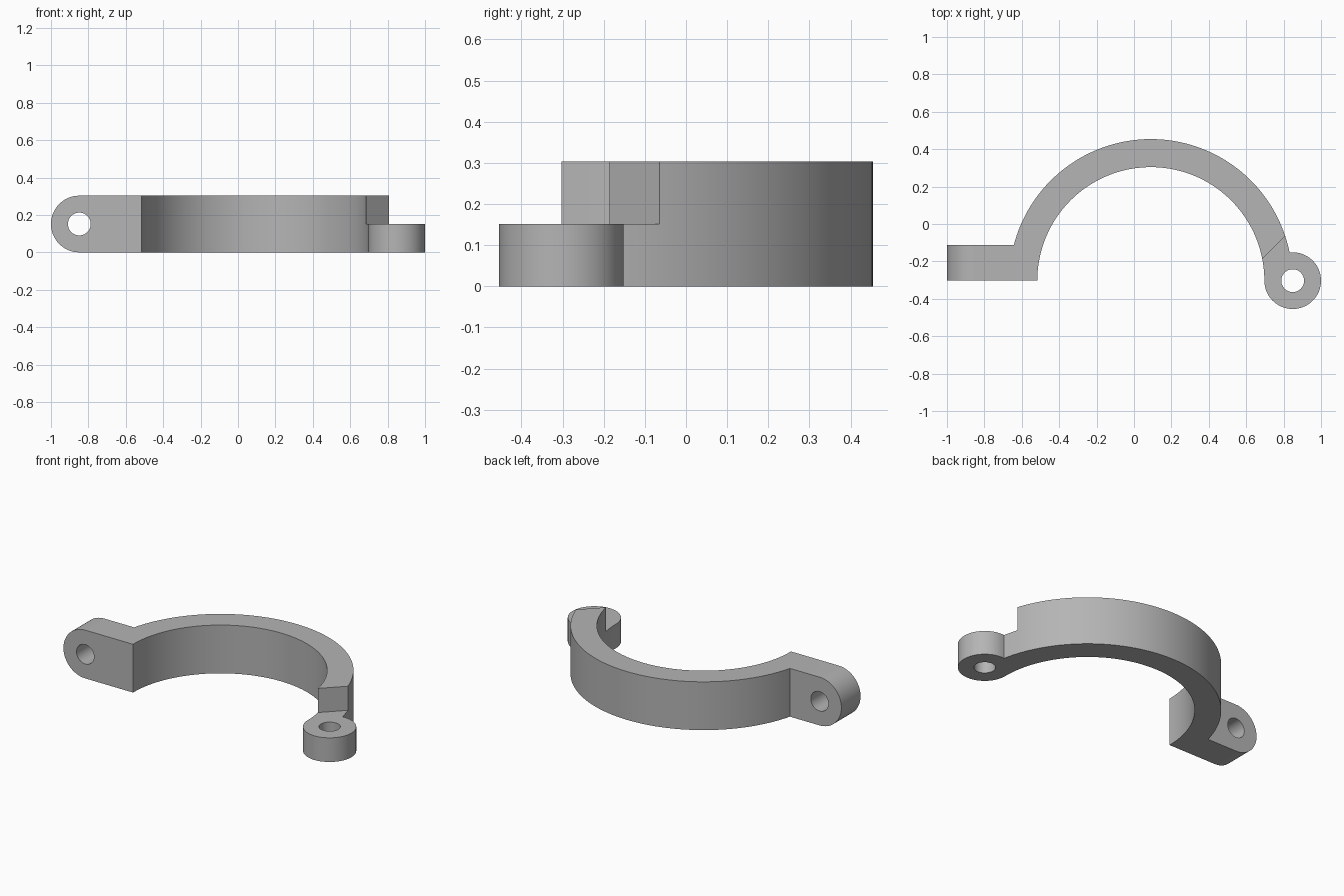
import bpy, bmesh
from math import pi, sin, cos, asin, radians
from mathutils import Vector

cube = bpy.data.objects.get("Cube")
if cube:
    bpy.data.objects.remove(cube, do_unlink=True)

# Main dimensions
HEIGHT = 0.303
MID = HEIGHT / 2                  # half height, also the radius of both ends
CX, CY = 0.09, -0.303             # centre of the band
R_IN, R_OUT = 0.607, 0.757
PIN_X = CX + R_IN + MID           # centre of the hinge knuckle
BOLT_X = -1 + MID                 # centre of the flange's rounded end
FLANGE_DEPTH = 0.19
HOLE_R = 0.061

steel = bpy.data.materials.new("plain grey")
steel.use_nodes = True
grey = (0.46, 0.46, 0.46, 1)
steel.diffuse_color = grey
steel.node_tree.nodes["Principled BSDF"].inputs["Base Color"].default_value = grey


def arc(cx, cy, r, a0, a1, n):
    return [(cx + r * cos(a0 + (a1 - a0) * i / n),
             cy + r * sin(a0 + (a1 - a0) * i / n)) for i in range(n + 1)]


def prism(name, outline, start, end, axis="Z"):
    """Extrude a closed outline along Z (outline in xy) or Y (outline in xz)."""
    bm = bmesh.new()
    if axis == "Z":
        points, move = [(u, v, start) for u, v in outline], Vector((0, 0, end - start))
    else:
        points, move = [(u, start, v) for u, v in outline], Vector((0, end - start, 0))
    face = bm.faces.new([bm.verts.new(p) for p in points])
    result = bmesh.ops.extrude_face_region(bm, geom=[face])
    bmesh.ops.translate(bm, vec=move,
                        verts=[g for g in result["geom"] if isinstance(g, bmesh.types.BMVert)])
    bmesh.ops.recalc_face_normals(bm, faces=bm.faces)
    mesh = bpy.data.meshes.new(name)
    bm.to_mesh(mesh)
    bm.free()
    obj = bpy.data.objects.new(name, mesh)
    bpy.context.collection.objects.link(obj)
    return obj


# Plan outline: inner arc, flange, outer arc, hinge knuckle
plan = arc(CX, CY, R_IN, 0, pi, 72)
plan += [(-1, CY), (-1, CY + FLANGE_DEPTH)]
plan += arc(CX, CY, R_OUT, pi - asin(FLANGE_DEPTH / R_OUT), asin(MID / R_OUT), 72)
plan += arc(PIN_X, CY, MID, pi / 2, -pi, 54)[:-1]
clamp = prism("half_clamp", plan, 0, HEIGHT)
clamp.data.materials.append(steel)

# Step above the knuckle, cut off along a diagonal
step = [(0.6, -0.272), (1.1, 0.228), (1.1, -0.6), (0.6, -0.6)]
# Waste around the flange's rounded end
waste = arc(BOLT_X, MID, MID, pi / 2, 3 * pi / 2, 36)
waste += [(BOLT_X, -0.1), (-1.1, -0.1), (-1.1, HEIGHT + 0.1), (BOLT_X, HEIGHT + 0.1)]

cutters = [
    prism("step_cutter", step, MID, HEIGHT + 0.1),
    prism("flange_end_cutter", waste, CY - 0.1, CY + FLANGE_DEPTH + 0.1, "Y"),
    prism("bolt_hole_cutter", arc(BOLT_X, MID, HOLE_R, 0, 2 * pi, 40)[:-1],
          CY - 0.1, CY + FLANGE_DEPTH + 0.1, "Y"),
    prism("pin_hole_cutter", arc(PIN_X, CY, HOLE_R, 0, 2 * pi, 40)[:-1], -0.1, HEIGHT + 0.1),
]
for cutter in cutters:
    cutter.hide_render = True
    cut = clamp.modifiers.new(cutter.name, "BOOLEAN")
    cut.operation = "DIFFERENCE"
    cut.solver = "EXACT"
    cut.object = cutter

# Apply the cuts and drop the cutters
bpy.ops.object.select_all(action="DESELECT")
clamp.select_set(True)
bpy.context.view_layer.objects.active = clamp
for cutter in cutters:
    bpy.ops.object.modifier_apply(modifier=cutter.name)
    bpy.data.objects.remove(cutter, do_unlink=True)

bpy.ops.object.shade_smooth_by_angle(angle=radians(25))
